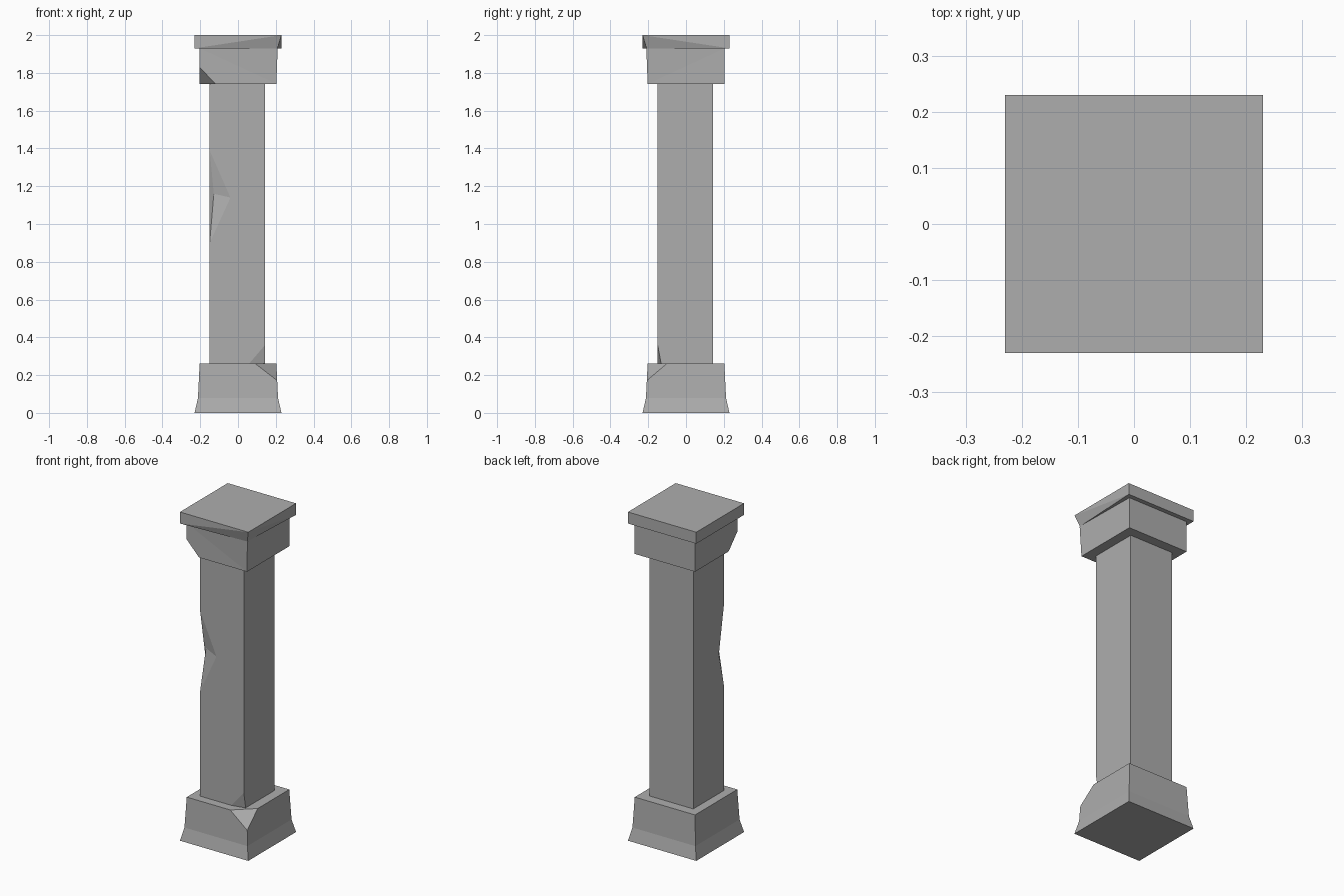
import bpy, bmesh
from mathutils import Vector

cube = bpy.data.objects.get("Cube")
if cube:
    bpy.data.objects.remove(cube)

stone = bpy.data.materials.new("grey stone")
stone.use_nodes = True
GREY = (0.42, 0.42, 0.42, 1)
stone.diffuse_color = GREY
stone.node_tree.nodes["Principled BSDF"].inputs["Base Color"].default_value = GREY


def stack(levels):
    """Closed square block from (z, low, high) levels; returns bmesh and rings."""
    bm = bmesh.new()
    rings = [[bm.verts.new((x, y, z)) for x, y in
              ((lo, lo), (hi, lo), (hi, hi), (lo, hi))] for z, lo, hi in levels]
    bm.faces.new(rings[0][::-1])
    bm.faces.new(rings[-1])
    for a, b in zip(rings, rings[1:]):
        for i in range(4):
            j = (i + 1) % 4
            bm.faces.new((a[i], a[j], b[j], b[i]))
    return bm, rings


def chip(bm, p, q, r, inside):
    """Slice a corner off along the plane p, q, r, keeping the inside point."""
    p, q, r = Vector(p), Vector(q), Vector(r)
    n = (q - p).cross(r - p).normalized()
    if n.dot(Vector(inside) - p) > 0:
        n = -n
    cut = bmesh.ops.bisect_plane(bm, geom=bm.verts[:] + bm.edges[:] + bm.faces[:],
                                 plane_co=p, plane_no=n, clear_outer=True)
    edges = [e for e in cut["geom_cut"] if isinstance(e, bmesh.types.BMEdge)]
    bmesh.ops.holes_fill(bm, edges=edges)


def finish(bm, name):
    bmesh.ops.recalc_face_normals(bm, faces=bm.faces[:])
    mesh = bpy.data.meshes.new(name)
    bm.to_mesh(mesh)
    bm.free()
    mesh.materials.append(stone)
    bpy.context.collection.objects.link(bpy.data.objects.new(name, mesh))


# Flared base with its front corner broken off
bm, _ = stack([(0, -.23, .23), (.078, -.212, .212), (.262, -.203, .203)])
chip(bm, (.09, -.203, .262), (.203, -.1, .262), (.205, -.205, .175), (0, 0, .1))
finish(bm, "base")

# Square shaft, chipped at the foot and gouged along one front edge
LO, HI = -.15, .144
bm, _ = stack([(.25, LO, HI), (1.75, LO, HI)])
chip(bm, (HI, LO, .36), (.06, LO, .262), (HI, -.132, .262), (0, 0, 1))
edge = next(e for e in bm.edges
            if all(v.co.x < -.14 and v.co.y < -.14 for v in e.verts))
front, side = sorted(edge.link_faces, key=lambda f: f.calc_center_median().y)
low, high = sorted(edge.verts, key=lambda v: v.co.z)
front_loop = [v for v in front.verts if v not in (low, high)]
side_loop = [v for v in side.verts if v not in (low, high)]
bmesh.ops.delete(bm, geom=[edge], context='EDGES')
top, bottom, on_front, on_side, pit = [bm.verts.new(c) for c in (
    (LO, LO, 1.39), (LO, LO, .9), (-.04, LO, 1.14), (LO, -.1, 1.1), (-.128, -.125, 1.16))]
for face_point, others in ((on_front, front_loop), (on_side, side_loop)):
    # Flat face around the notch, split at the notch tip into two halves
    up = [v for v in others if v.co.z > 1.7]
    down = sorted((v for v in others if v.co.z < 1), key=lambda v: v.co.x + v.co.z * .5)
    if face_point is on_front:
        down.sort(key=lambda v: v.co.x)
    bm.faces.new([high, top, face_point, up[0]])
    bm.faces.new([low, bottom, face_point, up[0]] + down[::-1])
    bm.faces.new([top, pit, face_point])
    bm.faces.new([pit, bottom, face_point])
finish(bm, "shaft")

# Capital block: bottom corner chipped, opposite top corner pulled out
bm, rings = stack([(1.742, -.203, .203), (1.93, -.203, .203)])
rings[1][1].co = (.21, -.21, 1.93)
bmesh.ops.triangulate(bm, faces=[f for f in bm.faces if rings[1][1] in f.verts])
chip(bm, (-.203, -.203, 1.83), (-.12, -.203, 1.742), (-.203, -.12, 1.742), (0, 0, 1.85))
finish(bm, "capital_block")

# Top slab with one worn lower corner, split along the long diagonals
bm, rings = stack([(1.93, -.23, .23), (2, -.23, .23)])
under, above = rings
under[1].co = (.209, -.209, 1.93)
bmesh.ops.connect_verts(bm, verts=[under[0], above[1]])
bmesh.ops.connect_verts(bm, verts=[above[1], under[2]])
finish(bm, "top_slab")
